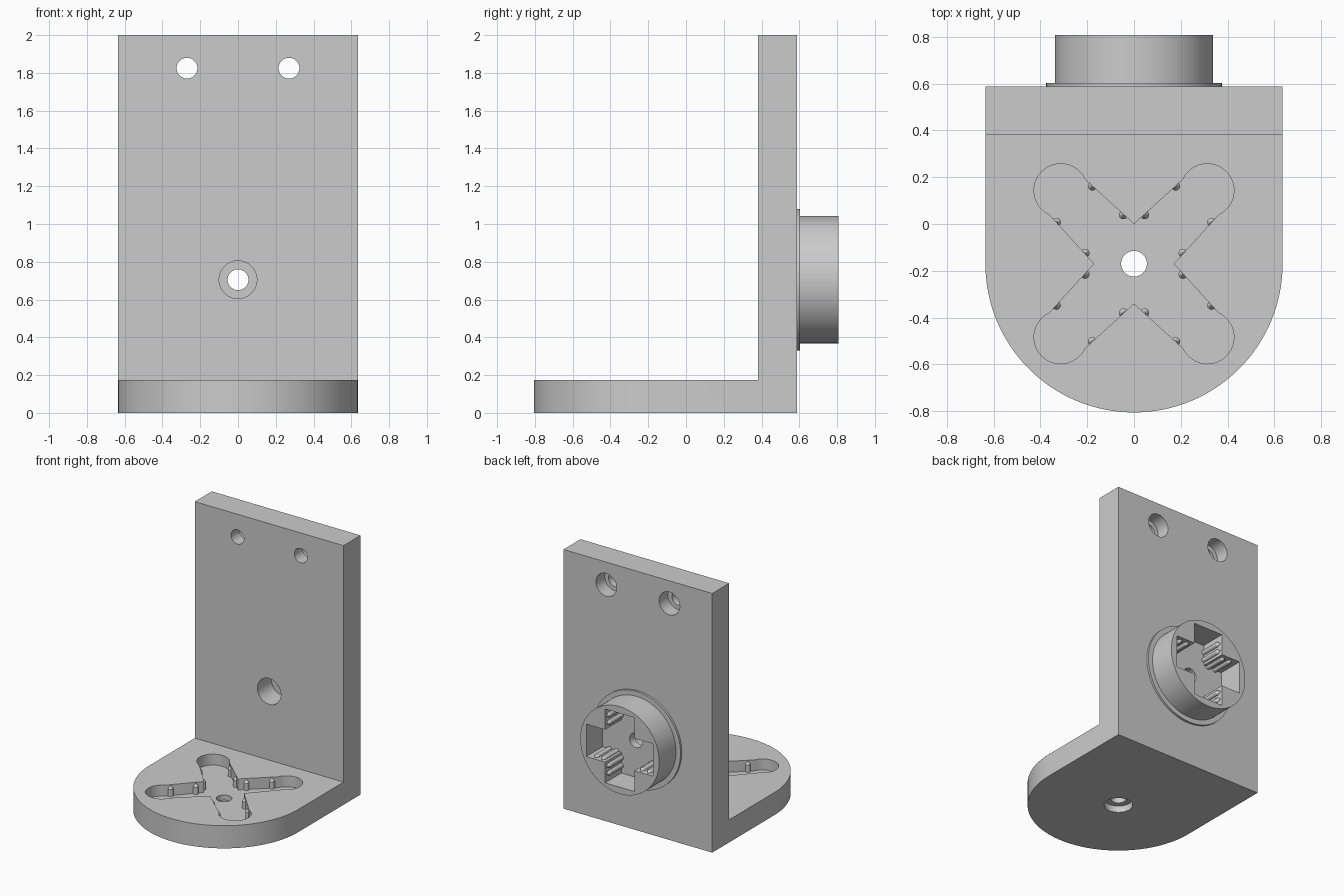
import bpy, bmesh
from math import sin, cos, pi, radians, asin

if "Cube" in bpy.data.objects:
    bpy.data.objects.remove(bpy.data.objects["Cube"])

grey = bpy.data.materials.new("plain grey")
grey.use_nodes = True
grey.diffuse_color = (0.6, 0.6, 0.6, 1)
grey.node_tree.nodes["Principled BSDF"].inputs["Base Color"].default_value = grey.diffuse_color

AXES = {"x": lambda u, v, w: (w, u, v),
        "y": lambda u, v, w: (u, w, v),
        "z": lambda u, v, w: (u, v, w)}


def circle(u, v, r, n=64):
    return [(u + r * cos(2 * pi * i / n), v + r * sin(2 * pi * i / n)) for i in range(n)]


def add_loft(bm, axis, sections):
    """Closed solid through equal-length outlines, each given as (points, level)."""
    rings = [[bm.verts.new(AXES[axis](u, v, w)) for u, v in pts] for pts, w in sections]
    for a, b in zip(rings, rings[1:]):
        for i in range(len(a)):
            j = (i + 1) % len(a)
            bm.faces.new((a[i], a[j], b[j], b[i]))
    bm.faces.new(rings[0])
    bm.faces.new(rings[-1])


def finish(name, bm):
    bmesh.ops.recalc_face_normals(bm, faces=bm.faces)
    mesh = bpy.data.meshes.new(name)
    bm.to_mesh(mesh)
    bm.free()
    mesh.materials.append(grey)
    ob = bpy.data.objects.new(name, mesh)
    bpy.context.collection.objects.link(ob)
    return ob


def prism(name, pts, axis, lo, hi):
    bm = bmesh.new()
    add_loft(bm, axis, [(pts, lo), (pts, hi)])
    return finish(name, bm)


def activate(ob):
    bpy.ops.object.select_all(action="DESELECT")
    ob.select_set(True)
    bpy.context.view_layer.objects.active = ob


def combine(ob, tool, operation="DIFFERENCE"):
    activate(ob)
    mod = ob.modifiers.new(operation.lower(), "BOOLEAN")
    mod.operation = operation
    mod.solver = "EXACT"
    mod.object = tool
    bpy.ops.object.modifier_apply(modifier=mod.name)
    bpy.data.objects.remove(tool)


def turn(k, along, across, angle=0):
    """Point in the frame of cross arm k."""
    a = angle + k * pi / 2
    return along * cos(a) - across * sin(a), along * sin(a) + across * cos(a)


HALF, BASE_Y, BOSS_Z = 0.635, -0.17, 0.705
PLATE_FRONT, PLATE_BACK, BASE_TOP = 0.38, 0.587, 0.175
SLOT_FLOOR, POCKET_FLOOR = 0.09, 0.61

# Angle bracket: L profile trimmed by the rounded plan outline
bracket = prism("bracket", [(-1, 0), (PLATE_BACK, 0), (PLATE_BACK, 2), (PLATE_FRONT, 2),
                            (PLATE_FRONT, BASE_TOP), (-1, BASE_TOP)], "x", -0.8, 0.8)
plan = [(HALF * cos(pi + pi * i / 64), BASE_Y + HALF * sin(pi + pi * i / 64)) for i in range(65)]
plan += [(HALF, 0.8), (-HALF, 0.8)]
combine(bracket, prism("plan_outline", plan, "z", -0.5, 2.5), "INTERSECT")

# Round boss and its thin flange on the back
for name, r, top in (("flange", 0.375, 0.603), ("boss", 0.337, 0.808)):
    combine(bracket, prism(name, circle(0, BOSS_Z, r, 96), "y", 0.54, top), "UNION")

# Plus-shaped pocket in the boss
W, L = 0.125, 0.285
plus = []
for k in range(4):
    plus += [turn(k, *p) for p in ((L, -W), (L, W), (W, W))]
combine(bracket, prism("boss_pocket", [(x, z + BOSS_Z) for x, z in plus], "y", POCKET_FLOOR, 0.95))

# Diagonal cross slot with tapered arms and round ends in the base
END, R, NECK = 0.443, 0.114, 0.107
spread = pi - asin(NECK / R)
cross = []
for k in range(4):
    for i in range(25):
        a = -spread + 2 * spread * i / 24
        cross.append(turn(k, END + R * cos(a), R * sin(a), pi / 4))
    cross.append(turn(k + 0.5, 0.17, 0, pi / 4))
combine(bracket, prism("base_slot", [(x, y + BASE_Y) for x, y in cross], "z", SLOT_FLOOR, 0.3))

# Screw holes with their counterbores
HOLE, WIDE = 0.055, 0.1
combine(bracket, prism("base_hole", circle(0, BASE_Y, HOLE), "z", -0.1, 0.2))
combine(bracket, prism("base_counterbore", circle(0, BASE_Y, WIDE), "z", -0.1, 0.05))
combine(bracket, prism("boss_hole", circle(0, BOSS_Z, HOLE), "y", 0.3, 0.7))
combine(bracket, prism("boss_counterbore", circle(0, BOSS_Z, WIDE), "y", 0.3, 0.55))
for x in (-0.27, 0.27):
    combine(bracket, prism("mount_hole", circle(x, 1.825, HOLE), "y", 0.3, 0.7))
    combine(bracket, prism("mount_counterbore", circle(x, 1.825, 0.088), "y", 0.48, 0.7))


# Pointed gripping pins half sunk into the pocket walls
def pins(name, axis, centre, angle, places, lo, shoulder, tip):
    bm = bmesh.new()
    for k in range(4):
        for along, across in places:
            for side in (-1, 1):
                u, v = turn(k, along, side * across, angle)
                u, v = u + centre[0], v + centre[1]
                add_loft(bm, axis, [(circle(u, v, 0.019, 20), lo),
                                    (circle(u, v, 0.019, 20), shoulder),
                                    (circle(u, v, 0.003, 20), tip)])
    return finish(name, bm)


slot_pins = pins("base_slot_pins", "z", (0, BASE_Y), pi / 4,
                 ((0.18, 0.116), (0.36, 0.109)), SLOT_FLOOR - 0.01, 0.145, 0.168)
boss_pins = pins("boss_pocket_pins", "y", (0, BOSS_Z), 0,
                 ((0.165, W), (0.225, W)), POCKET_FLOOR - 0.01, 0.765, 0.79)

for ob in (bracket, slot_pins, boss_pins):
    activate(ob)
    bpy.ops.object.shade_smooth_by_angle(angle=radians(30))
